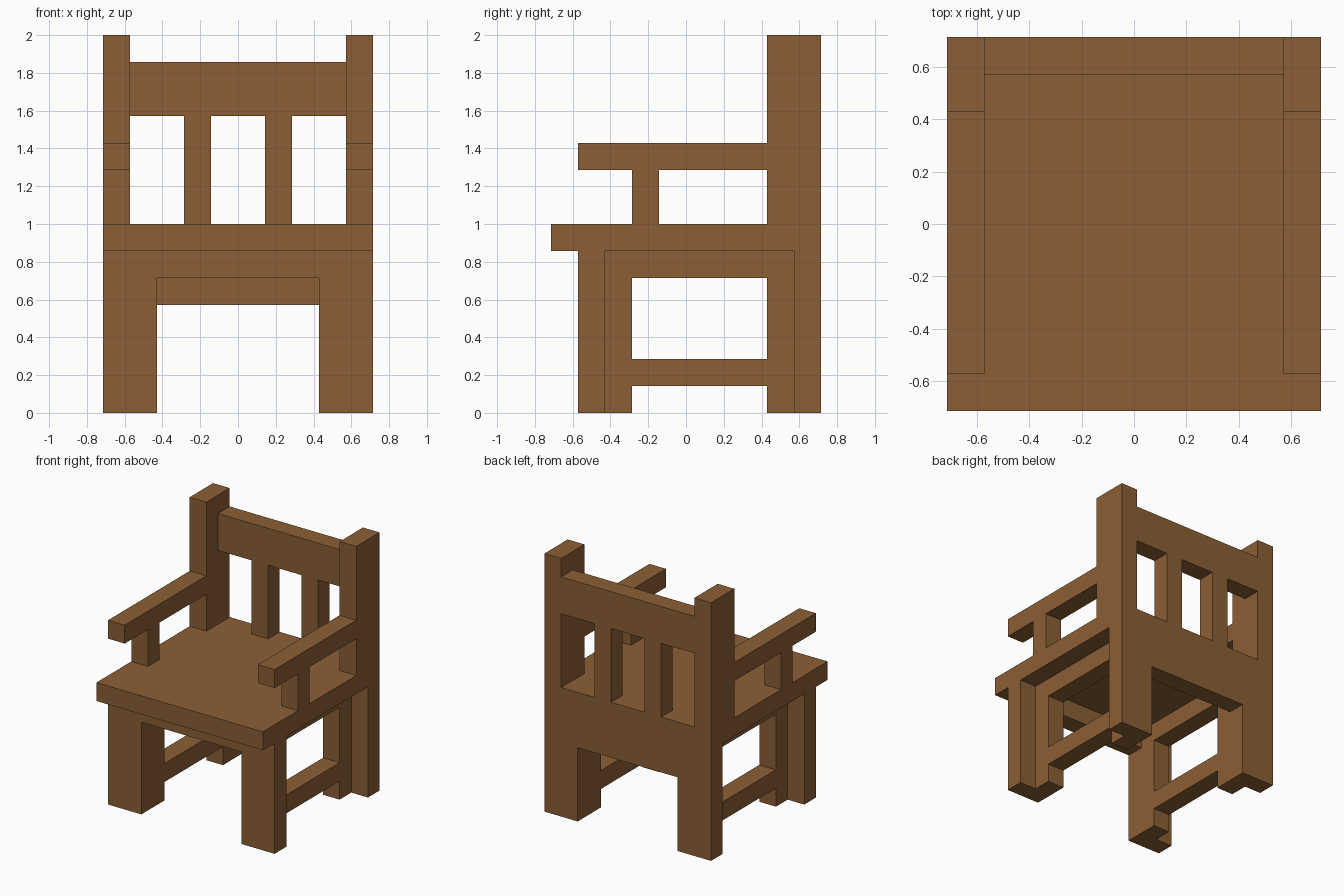
import bpy
import bmesh

cube = bpy.data.objects.get("Cube")
if cube:
    bpy.data.objects.remove(cube, do_unlink=True)

U = 1 / 7  # one plank thickness; the chair is 14 planks tall

wood = bpy.data.materials.new("brown wood")
wood.use_nodes = True
color = (0.258, 0.114, 0.036, 1)
wood.diffuse_color = color
bsdf = next(n for n in wood.node_tree.nodes if n.type == 'BSDF_PRINCIPLED')
bsdf.inputs["Base Color"].default_value = color
bsdf.inputs["Roughness"].default_value = 0.8


def box(name, x, y, z):
    """Box between (low, high) pairs, measured in plank thicknesses."""
    bm = bmesh.new()
    bmesh.ops.create_cube(bm, size=1)
    for v in bm.verts:
        for i, (lo, hi) in enumerate((x, y, z)):
            v.co[i] = (hi if v.co[i] > 0 else lo) * U
    mesh = bpy.data.meshes.new(name)
    bm.to_mesh(mesh)
    bm.free()
    mesh.materials.append(wood)
    obj = bpy.data.objects.new(name, mesh)
    bpy.context.collection.objects.link(obj)
    return obj


def pair(name, x, y, z):
    """The same box on the left (+x) and the right (-x)."""
    box("left_" + name, x, y, z)
    box("right_" + name, (-x[1], -x[0]), y, z)


# Seat and the aprons below it
box("seat", (-5, 5), (-5, 5), (6, 7))
box("front_apron", (-3, 3), (-4, -3), (5, 6))
box("back_apron", (-3, 3), (4, 5), (4, 6))
pair("side_apron", (3, 4), (-2, 3), (5, 6))

# L-shaped legs: a wide outer board with a narrow board set inside
pair("front_leg", (3, 5), (-4, -3), (0, 6))
pair("front_leg_inner", (3, 4), (-3, -2), (0, 6))
pair("back_leg", (3, 5), (4, 5), (0, 6))
pair("back_leg_inner", (3, 4), (3, 4), (0, 6))
pair("stretcher", (3, 4), (-2, 3), (1, 2))

# Backrest
pair("back_post", (4, 5), (3, 5), (7, 14))
pair("back_slat", (1, 2), (4, 5), (7, 11))
box("back_rail", (-4, 4), (4, 5), (11, 13))

# Arms
pair("armrest", (4, 5), (-4, 3), (9, 10))
pair("arm_support", (4, 5), (-2, -1), (7, 9))
